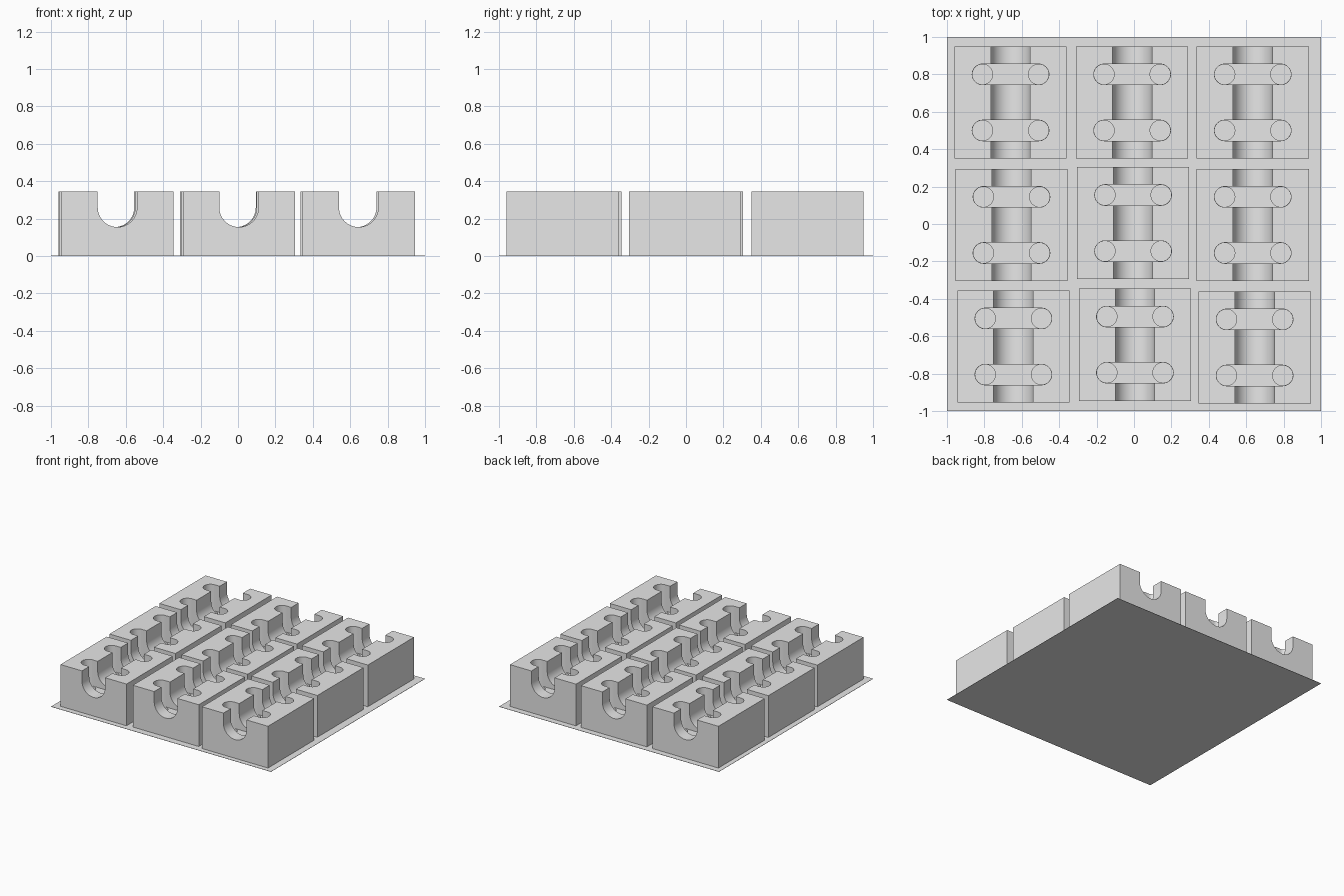
import bpy, bmesh, math

if "Cube" in bpy.data.objects:
    bpy.data.objects.remove(bpy.data.objects["Cube"], do_unlink=True)

SIZE, HEIGHT = 0.6, 0.345           # block footprint and height
CHANNEL_R, CHANNEL_Z = 0.105, 0.26  # round-bottomed channel
HOLE_R, OFFSET = 0.055, 0.15        # cross slot ends
SLOT_FLOOR, HOLE_FLOOR = 0.13, 0.06
TOP = 0.5                           # cutters reach above the block

grey = bpy.data.materials.new("plain grey")
grey.use_nodes = True
colour = (0.8, 0.8, 0.8, 1)
grey.diffuse_color = colour
grey.node_tree.nodes["Principled BSDF"].inputs["Base Color"].default_value = colour


def link(name, mesh, location=(0, 0, 0)):
    obj = bpy.data.objects.new(name, mesh)
    obj.location = location
    bpy.context.collection.objects.link(obj)
    return obj


def prism(name, points, shift):
    """Extrude a closed outline along a vector."""
    bm = bmesh.new()
    face = bm.faces.new([bm.verts.new(p) for p in points])
    ext = bmesh.ops.extrude_face_region(bm, geom=[face])
    bmesh.ops.translate(bm, vec=shift, verts=[
        v for v in ext["geom"] if isinstance(v, bmesh.types.BMVert)])
    bmesh.ops.recalc_face_normals(bm, faces=bm.faces)
    mesh = bpy.data.meshes.new(name)
    bm.to_mesh(mesh)
    bm.free()
    mesh.materials.append(grey)
    return link(name, mesh)


def arc(cx, cy, r, start, end, steps):
    angles = [math.radians(start + (end - start) * i / steps) for i in range(steps + 1)]
    return [(cx + r * math.cos(a), cy + r * math.sin(a)) for a in angles]


def box(name, half, height):
    corners = [(-half, -half, 0), (half, -half, 0), (half, half, 0), (-half, half, 0)]
    return prism(name, corners, (0, 0, height))


# Cutters: lengthwise channel, cross slots and the deeper round holes
block = box("block_pattern", SIZE / 2, HEIGHT)
profile = arc(0, CHANNEL_Z, CHANNEL_R, 180, 360, 32)
profile += [(CHANNEL_R, TOP), (-CHANNEL_R, TOP)]
cutters = [prism("channel_cutter", [(x, -SIZE, z) for x, z in profile], (0, 2 * SIZE, 0))]
for y in (-OFFSET, OFFSET):
    slot = arc(OFFSET, y, HOLE_R, -90, 90, 20) + arc(-OFFSET, y, HOLE_R, 90, 270, 20)
    cutters.append(prism("slot_cutter", [(x, v, SLOT_FLOOR) for x, v in slot],
                         (0, 0, TOP)))
    for x in (-OFFSET, OFFSET):
        ring = arc(x, y, HOLE_R - 0.001, 0, 360, 40)[:-1]
        cutters.append(prism("hole_cutter", [(u, v, HOLE_FLOOR) for u, v in ring],
                             (0, 0, TOP)))
for cutter in cutters:
    cutter.hide_render = True
    mod = block.modifiers.new(cutter.name, "BOOLEAN")
    mod.operation = "DIFFERENCE"
    mod.solver = "EXACT"
    mod.object = cutter

# Bake the finished block so that all copies share one mesh
bpy.context.view_layer.update()
graph = bpy.context.evaluated_depsgraph_get()
block_mesh = bpy.data.meshes.new_from_object(block.evaluated_get(graph))
block_mesh.name = "channel_block"
for helper in cutters + [block]:
    bpy.data.objects.remove(helper, do_unlink=True)
block_mesh.shade_smooth()
block_mesh.set_sharp_from_angle(angle=math.radians(30))

# Nine slightly misaligned blocks, back row to front row
rows = {
    "back": [(-0.66, 0.65), (-0.01, 0.65), (0.635, 0.65)],
    "middle": [(-0.655, -0.005), (-0.005, 0.005), (0.635, -0.005)],
    "front": [(-0.645, -0.655), (0.005, -0.645), (0.645, -0.66)],
}
for row, places in rows.items():
    for side, (x, y) in zip(("right", "centre", "left"), places):
        link(f"block_{row}_{side}", block_mesh, (x, y, 0))

# Thin base sheet
box("base_sheet", 1, 0.002)
